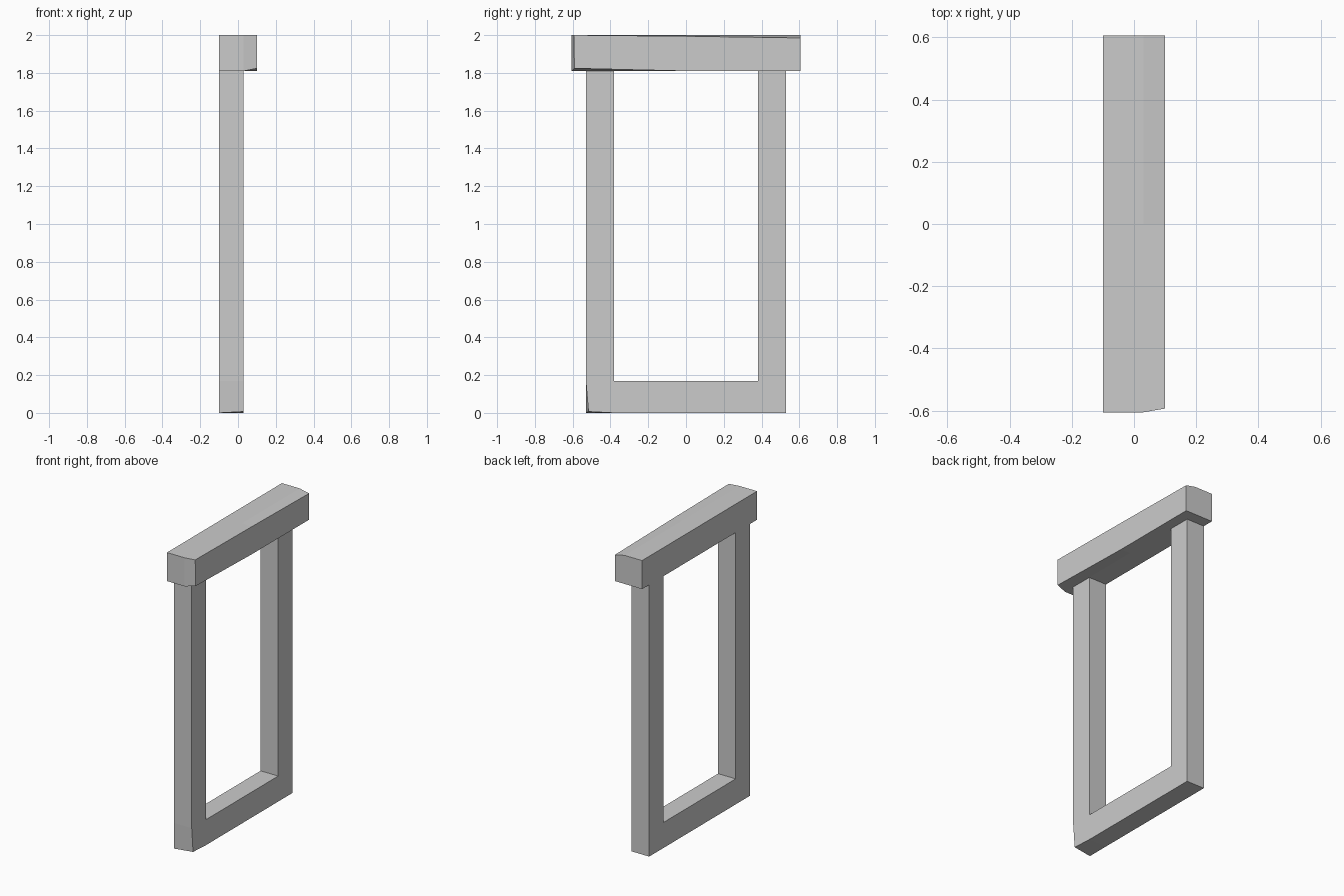
import bpy
import bmesh
from mathutils import Vector

if "Cube" in bpy.data.objects:
    bpy.data.objects.remove(bpy.data.objects["Cube"])

stone = bpy.data.materials.new("pale grey stone")
stone.use_nodes = True
colour = (0.6, 0.6, 0.6, 1)
stone.diffuse_color = colour
stone.node_tree.nodes["Principled BSDF"].inputs["Base Color"].default_value = colour

BACK, FACE, LIP = -0.1, 0.03, 0.1
LINTEL_BASE = 1.81


def finish(name, bm):
    bmesh.ops.recalc_face_normals(bm, faces=bm.faces)
    mesh = bpy.data.meshes.new(name)
    bm.to_mesh(mesh)
    bm.free()
    mesh.materials.append(stone)
    bpy.context.collection.objects.link(bpy.data.objects.new(name, mesh))


def nudge(bm, corner, offset):
    """Shift the vertex closest to a corner, for a worn hand-cut edge."""
    vert = min(bm.verts, key=lambda v: (v.co - Vector(corner)).length)
    vert.co += Vector(offset)


# Door frame: sill and two posts as one U-shaped sheet, extruded to depth
bm = bmesh.new()
ys = (-0.53, -0.38, 0.38, 0.53)
zs = (0, 0.17, LINTEL_BASE)
grid = [[bm.verts.new((BACK, y, z)) for z in zs] for y in ys]
for i, j in ((0, 0), (1, 0), (2, 0), (0, 1), (2, 1)):
    bm.faces.new((grid[i][j], grid[i + 1][j], grid[i + 1][j + 1], grid[i][j + 1]))
front = bmesh.ops.extrude_face_region(bm, geom=bm.faces[:], use_keep_orig=True)
moved = [g for g in front["geom"] if isinstance(g, bmesh.types.BMVert)]
bmesh.ops.translate(bm, verts=moved, vec=(FACE - BACK, 0, 0))
nudge(bm, (FACE, -0.53, 0), (0, 0.014, 0.007))
finish("door_frame", bm)

# Lintel: overhanging block, cut lengthwise and across, with worn corners
bm = bmesh.new()
bmesh.ops.create_cube(bm, size=1)
for v in bm.verts:
    v.co.x = LIP if v.co.x > 0 else BACK
    v.co.y *= 1.21
    v.co.z = 2 if v.co.z > 0 else LINTEL_BASE
for point, normal in (((FACE, 0, 0), (1, 0, 0)), ((0, 0, 0), (0, 1, 0))):
    bmesh.ops.bisect_plane(bm, geom=bm.verts[:] + bm.edges[:] + bm.faces[:],
                           plane_co=point, plane_no=normal)
nudge(bm, (LIP, -0.605, LINTEL_BASE), (0, 0.014, 0.014))
nudge(bm, (LIP, -0.605, 2), (0, 0.012, 0))
nudge(bm, (LIP, 0.605, 2), (0, 0, -0.015))
nudge(bm, (LIP, 0, 2), (0, 0, -0.006))
finish("lintel", bm)
